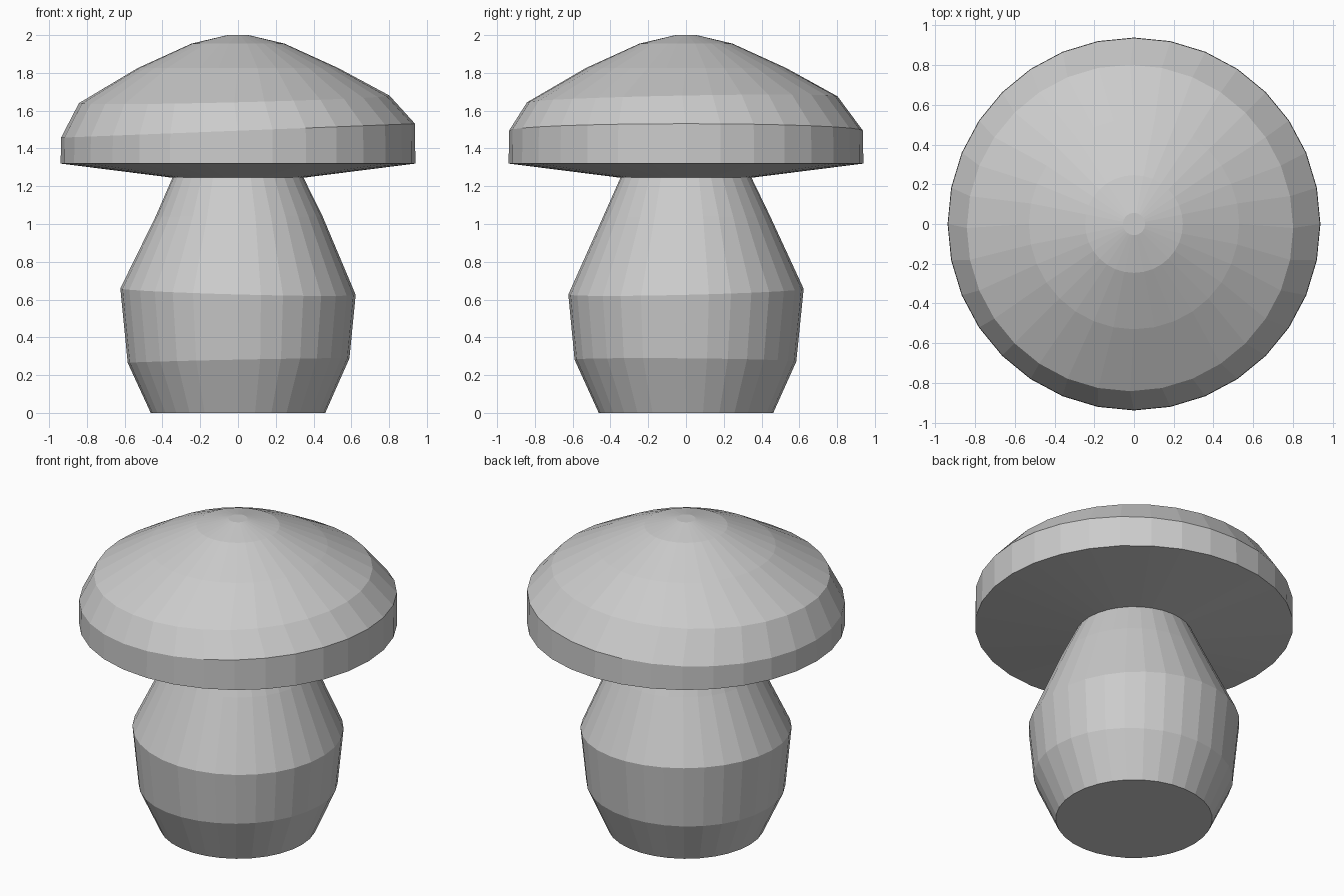
import bpy, bmesh
from math import cos, sin, tau

if "Cube" in bpy.data.objects:
    bpy.data.objects.remove(bpy.data.objects["Cube"])

SIDES = 32


def lathe(name, rings, close_bottom=False, close_top=False):
    """Skin flat-faced rings: (radius, z, centre x, centre y, rise at +x, rise at +y)."""
    bm = bmesh.new()
    loops = []
    for r, z, cx, cy, tx, ty in rings:
        loop = []
        for i in range(SIDES):
            c, s = cos(tau * i / SIDES), sin(tau * i / SIDES)
            loop.append(bm.verts.new((cx + r * c, cy + r * s, z + tx * c + ty * s)))
        loops.append(loop)
    for a, b in zip(loops, loops[1:]):
        for i in range(SIDES):
            j = (i + 1) % SIDES
            bm.faces.new((a[i], a[j], b[j], b[i]))
    if close_bottom:
        bm.faces.new(loops[0][::-1])
    if close_top:
        bm.faces.new(loops[-1])
    mesh = bpy.data.meshes.new(name)
    bm.to_mesh(mesh)
    bm.free()
    obj = bpy.data.objects.new(name, mesh)
    bpy.context.collection.objects.link(obj)
    return obj


# Bulging stem with slightly tilted rings
lathe("mushroom_stem", [
    (0.462, 0.0, 0, 0, 0, 0),
    (0.587, 0.277, 0.003, -0.003, 0.012, -0.005),
    (0.623, 0.642, 0, 0, -0.017, 0.015),
    (0.442, 1.04, 0.006, 0.004, 0, 0),
    (0.347, 1.245, 0, 0, 0, 0),
], close_bottom=True)

# Cap: sloped underside, rim band with a tilted top edge, domed crown
lathe("mushroom_cap", [
    (0.347, 1.245, 0, 0, 0, 0),
    (0.939, 1.32, 0, 0, 0, 0),
    (0.937, 1.494, 0, 0, 0.037, 0),
    (0.822, 1.66, -0.02, -0.02, 0.02, 0.016),
    (0.53, 1.826, 0, 0, 0, 0),
    (0.246, 1.955, 0, 0, 0, 0),
    (0.056, 2.0, 0, 0, 0, 0),
], close_top=True)
